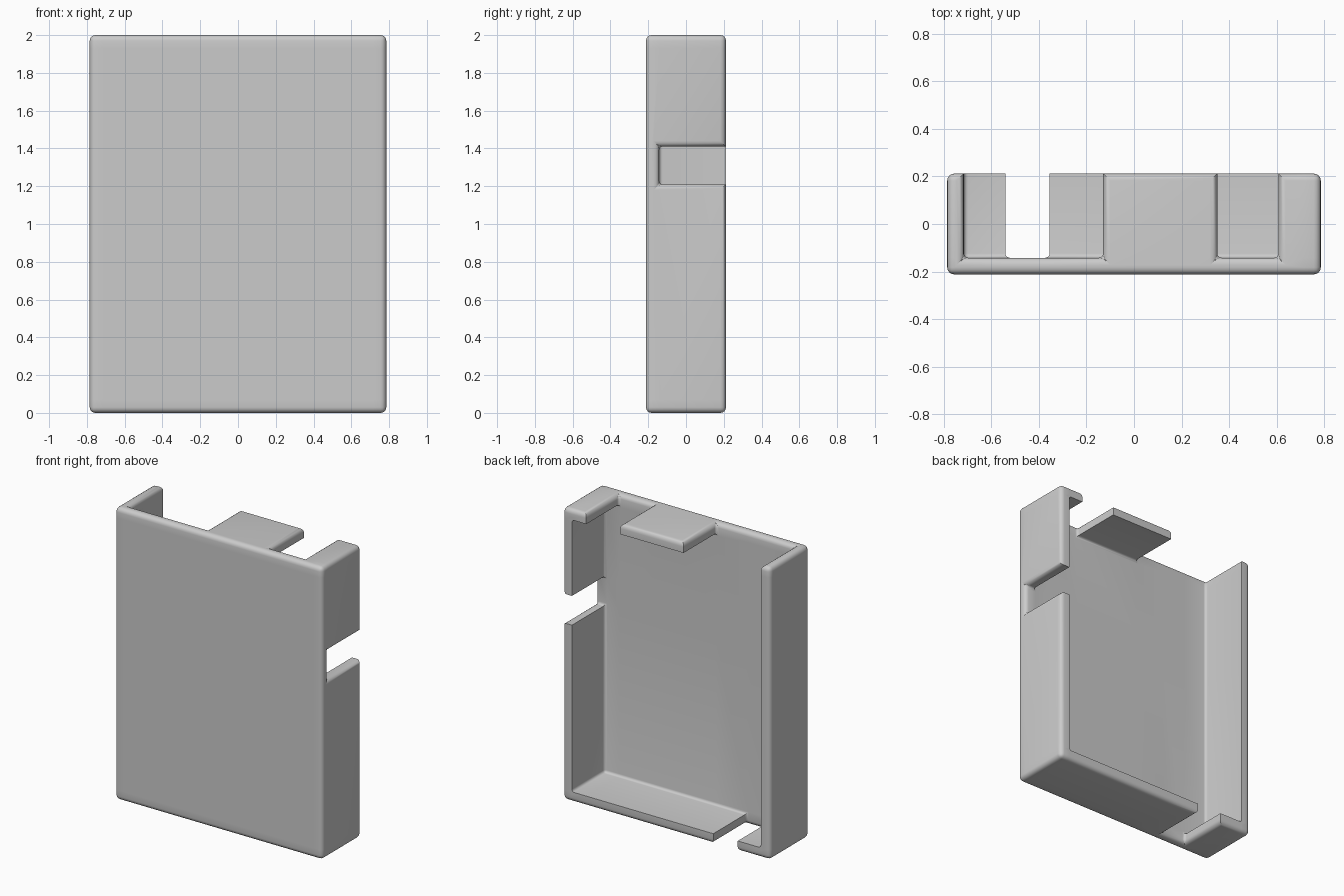
import bpy, bmesh, math
from mathutils import Vector

if "Cube" in bpy.data.objects:
    bpy.data.objects.remove(bpy.data.objects["Cube"])

X, Y, H, T = 0.785, 0.212, 2.0, 0.07   # half width, half depth, height, wall thickness

# Solid blocks of the case: (min corner, max corner)
blocks = [
    ((-X, -Y, 0), (X, -Y + T, H)),             # front panel
    ((-X, -Y, 0), (-X + T, Y, H)),             # left wall
    ((X - T, -Y, 0), (X, Y, 1.21)),            # right wall, below notch
    ((X - T, -Y, 1.41), (X, Y, H)),            # right wall, above notch
    ((-X, -Y, 0), (-0.54, Y, T)),              # bottom corner piece
    ((-0.355, -Y, 0), (X, Y, T)),              # bottom wall
    ((-0.13, -Y, H - T), (0.35, Y, H)),        # top middle tab
    ((0.607, -Y, H - T), (X, Y, H)),           # top corner tab
]
cuts = [sorted({round(p[a], 5) for b in blocks for p in b}) for a in range(3)]
dims = [len(c) - 1 for c in cuts]


def solid(cell):
    if any(i < 0 or i >= n for i, n in zip(cell, dims)):
        return False
    m = [(cuts[a][cell[a]] + cuts[a][cell[a] + 1]) / 2 for a in range(3)]
    return any(all(lo[a] < m[a] < hi[a] for a in range(3)) for lo, hi in blocks)


# Skin of the joined blocks
bm = bmesh.new()
verts = {}


def vert(key):
    if key not in verts:
        verts[key] = bm.verts.new([cuts[a][key[a]] for a in range(3)])
    return verts[key]


for i in range(dims[0]):
    for j in range(dims[1]):
        for k in range(dims[2]):
            cell = (i, j, k)
            if not solid(cell):
                continue
            for a in range(3):
                b, c = (a + 1) % 3, (a + 2) % 3
                for side in (0, 1):
                    near = list(cell)
                    near[a] += 2 * side - 1
                    if solid(near):
                        continue
                    quad = []
                    for db, dc in ((0, 0), (1, 0), (1, 1), (0, 1)):
                        key = list(cell)
                        key[a] += side
                        key[b] += db
                        key[c] += dc
                        quad.append(vert(tuple(key)))
                    bm.faces.new(quad if side else quad[::-1])
bmesh.ops.dissolve_limit(bm, angle_limit=math.radians(1), verts=bm.verts[:], edges=bm.edges[:])
bm.normal_update()


def is_outer(f):
    n, p = f.normal, f.verts[0].co
    return any(n.dot(Vector(d)) > 0.9 and p.dot(Vector(d)) > lim - 0.001 for d, lim in (
        ((1, 0, 0), X), ((-1, 0, 0), X), ((0, -1, 0), Y), ((0, 0, 1), H), ((0, 0, -1), 0)))


# Round the outside edges fully and the inside corners slightly
weight = bm.edges.layers.float.new("bevel_weight_edge")
for e in bm.edges:
    if len(e.link_faces) == 2 and e.calc_face_angle(0) > 0.5:
        if not e.is_convex:
            e[weight] = 0.6
        elif any(is_outer(f) for f in e.link_faces):
            e[weight] = 1.0

mesh = bpy.data.meshes.new("open_case")
bm.to_mesh(mesh)
bm.free()
case = bpy.data.objects.new("open_case", mesh)
bpy.context.collection.objects.link(case)

grey = bpy.data.materials.new("plain grey")
grey.diffuse_color = (0.6, 0.6, 0.6, 1)
grey.use_nodes = True
grey.node_tree.nodes["Principled BSDF"].inputs["Base Color"].default_value = grey.diffuse_color
mesh.materials.append(grey)

bevel = case.modifiers.new("rounded edges", 'BEVEL')
bevel.limit_method = 'WEIGHT'
bevel.width = 0.03
bevel.segments = 4
bevel.use_clamp_overlap = False

bpy.context.view_layer.objects.active = case
case.select_set(True)
bpy.ops.object.modifier_apply(modifier=bevel.name)
bpy.ops.object.shade_smooth_by_angle(angle=math.radians(35))
